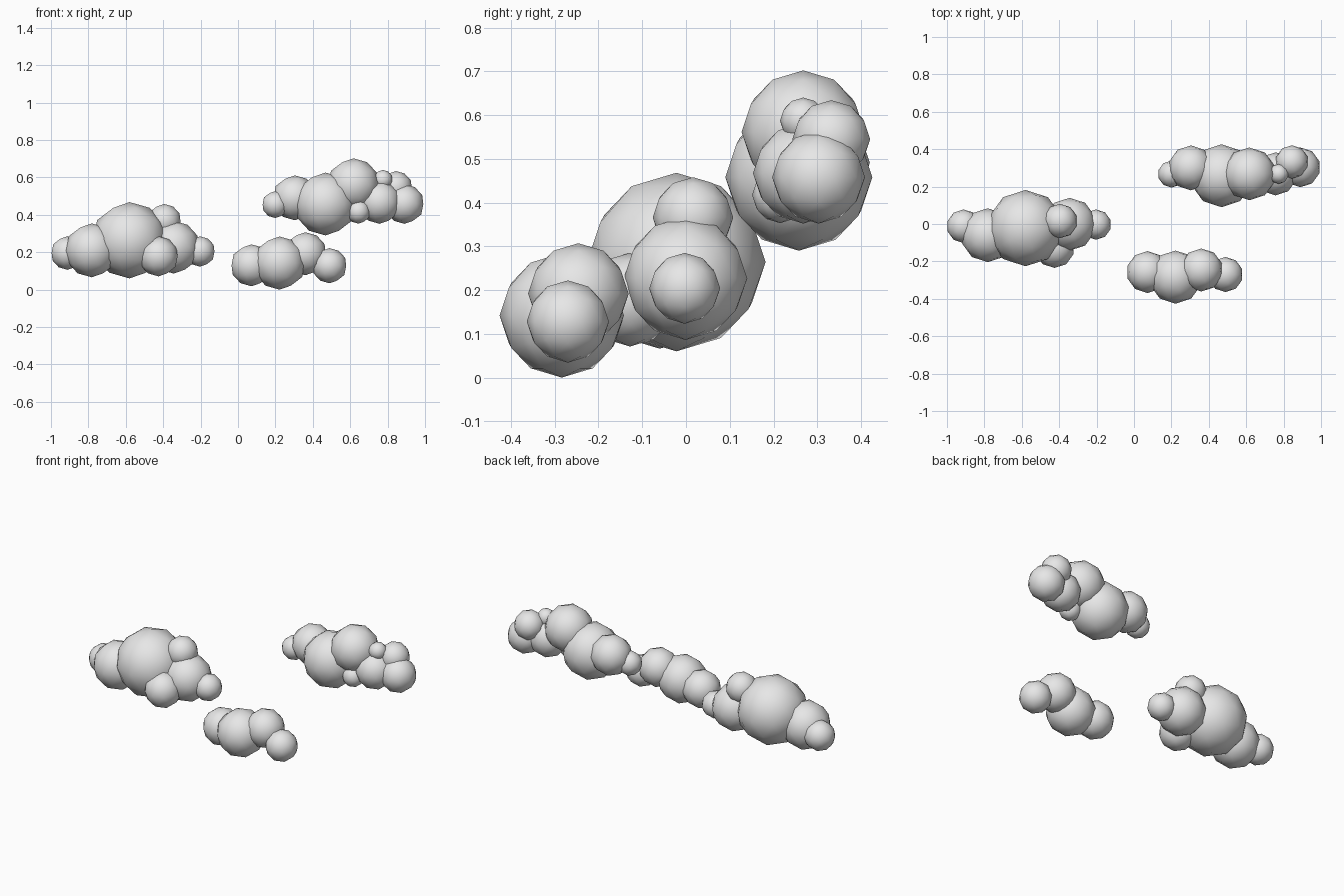
import bpy, bmesh
from mathutils import Matrix

mat = bpy.data.materials.new("cloud_grey")
mat.diffuse_color = (0.8, 0.8, 0.8, 1)


def cloud(name, puffs):
    """One cloud: overlapping low-poly balls given as (x, y, z, radius)."""
    bm = bmesh.new()
    for x, y, z, r in puffs:
        bmesh.ops.create_icosphere(bm, subdivisions=2, radius=r,
                                   matrix=Matrix.Translation((x, y, z)))
    for f in bm.faces:
        f.smooth = True
    me = bpy.data.meshes.new(name)
    bm.to_mesh(me)
    bm.free()
    me.materials.append(mat)
    ob = bpy.data.objects.new(name, me)
    bpy.context.collection.objects.link(ob)


# Large cloud on the left
cloud("left_cloud", [
    (-0.58, -0.022, 0.264, 0.204),
    (-0.782, -0.06, 0.21, 0.144),
    (-0.911, -0.012, 0.196, 0.09),
    (-0.344, -0.001, 0.227, 0.141),
    (-0.203, -0.003, 0.204, 0.081),
    (-0.395, 0.016, 0.366, 0.092),
    (-0.425, -0.128, 0.178, 0.107),
])

# Small cloud low at the front
cloud("front_cloud", [
    (0.222, -0.284, 0.142, 0.142),
    (0.072, -0.257, 0.13, 0.112),
    (0.36, -0.246, 0.192, 0.115),
    (0.489, -0.27, 0.128, 0.094),
])

# High cloud at the back right
cloud("back_cloud", [
    (0.468, 0.258, 0.458, 0.168),
    (0.617, 0.268, 0.561, 0.141),
    (0.304, 0.3, 0.491, 0.12),
    (0.2, 0.267, 0.455, 0.072),
    (0.757, 0.268, 0.467, 0.115),
    (0.89, 0.303, 0.458, 0.106),
    (0.844, 0.332, 0.545, 0.089),
    (0.774, 0.268, 0.587, 0.053),
    (0.644, 0.215, 0.417, 0.064),
])
